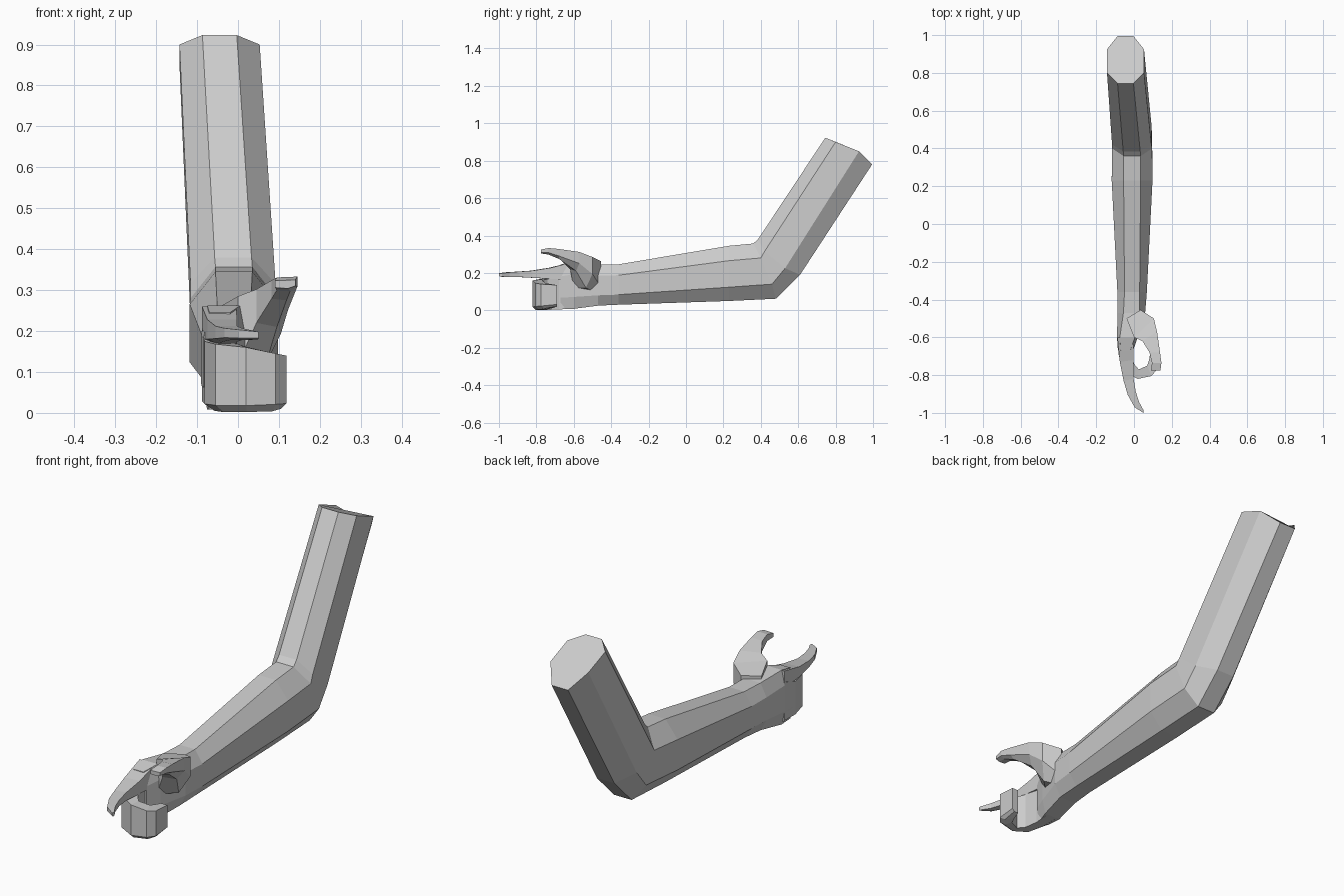
import bpy, bmesh

if "Cube" in bpy.data.objects:
    bpy.data.objects.remove(bpy.data.objects["Cube"])

grey = bpy.data.materials.new("plain grey")
grey.diffuse_color = (0.6, 0.6, 0.6, 1)
grey.use_nodes = True
grey.node_tree.nodes["Principled BSDF"].inputs["Base Color"].default_value = grey.diffuse_color


def loft(name, rings):
    """Skin a list of equal-sized point rings and cap both ends."""
    bm = bmesh.new()
    loops = [[bm.verts.new(p) for p in r] for r in rings]
    n = len(loops[0])
    for a, b in zip(loops, loops[1:]):
        for i in range(n):
            j = (i + 1) % n
            bm.faces.new((a[i], a[j], b[j], b[i]))
    bm.faces.new(loops[0])
    bm.faces.new(loops[-1])
    bmesh.ops.recalc_face_normals(bm, faces=bm.faces)
    me = bpy.data.meshes.new(name)
    bm.to_mesh(me)
    bm.free()
    me.materials.append(grey)
    ob = bpy.data.objects.new(name, me)
    bpy.context.collection.objects.link(ob)
    return ob


def octagon(cx, half, flat, top, up, low, bottom):
    """Eight-sided limb section; the four levels are (y, z) pairs."""
    spec = [(-flat, top), (flat, top), (half, up), (half, low),
            (flat, bottom), (-flat, bottom), (-half, low), (-half, up)]
    return [(cx + dx, y, z) for dx, (y, z) in spec]


def upright(cx, half, flat, y, z0, z1):
    h = z1 - z0
    return octagon(cx, half, flat, (y, z1), (y, z0 + .73 * h), (y, z0 + .25 * h), (y, z0))


def digit(outer, inner, z0, z1, cut=.2, drop=0.0):
    """Finger section between two plan points, chamfered at the lower outside."""
    (ox, oy), (ix, iy) = outer, inner
    mx, my = ox + (ix - ox) * .35, oy + (iy - oy) * .35
    return [(ox, oy, z1), (ox, oy, z0 + cut * (z1 - z0)), (mx, my, z0),
            (ix, iy, z0 + drop), (ix, iy, z1 - drop)]


# upper arm, elbow, forearm, wrist and palm
loft("arm_and_palm", [
    octagon(-.045, .098, .042, (.745, .923), (.80, .90), (.925, .85), (.995, .78)),
    octagon(-.012, .104, .045, (.385, .38), (.42, .315), (.53, .225), (.61, .19)),
    octagon(-.010, .106, .045, (.36, .357), (.40, .28), (.46, .14), (.48, .062)),
    upright(-.010, .108, .045, .23, .05, .345),
    upright(-.010, .078, .040, -.36, .030, .246),
    upright(-.014, .073, .042, -.47, .025, .246),
    upright(-.035, .055, .040, -.60, .008, .262),
    upright(-.045, .040, .025, -.67, .008, .245),
])

# three curled fingers
loft("curled_fingers", [
    digit((-.088, -.60), (-.01, -.60), .008, .21, .1),
    digit((-.082, -.69), (-.012, -.68), .005, .175, .1),
    digit((-.055, -.78), (0, -.74), .002, .168, .1),
    digit((.02, -.82), (.025, -.77), .002, .16, .1),
    digit((.092, -.805), (.07, -.75), .004, .145, .12),
    digit((.118, -.775), (.08, -.72), .010, .14, .1),
    digit((.118, -.69), (.085, -.69), .02, .135, .1),
])

# extended index finger
loft("index_finger", [
    digit((-.088, -.60), (-.005, -.60), .16, .26),
    digit((-.075, -.73), (-.002, -.72), .168, .228),
    digit((-.055, -.83), (-.002, -.82), .174, .212),
    digit((-.033, -.905), (.010, -.89), .178, .207),
    digit((.003, -.97), (.028, -.945), .178, .203),
    digit((.050, -1.0), (.050, -.985), .180, .198),
])

# thumb with its fleshy base
loft("thumb", [
    digit((.035, -.455), (-.04, -.50), .09, .262, .2),
    digit((.105, -.50), (.0, -.60), .12, .285, .45),
    digit((.122, -.57), (.045, -.62), .21, .312, .4, .01),
    digit((.138, -.68), (.082, -.68), .275, .328, .3, .004),
    digit((.145, -.735), (.095, -.735), .298, .333, .3, .002),
    digit((.140, -.775), (.090, -.775), .304, .325, .3, .002),
])
